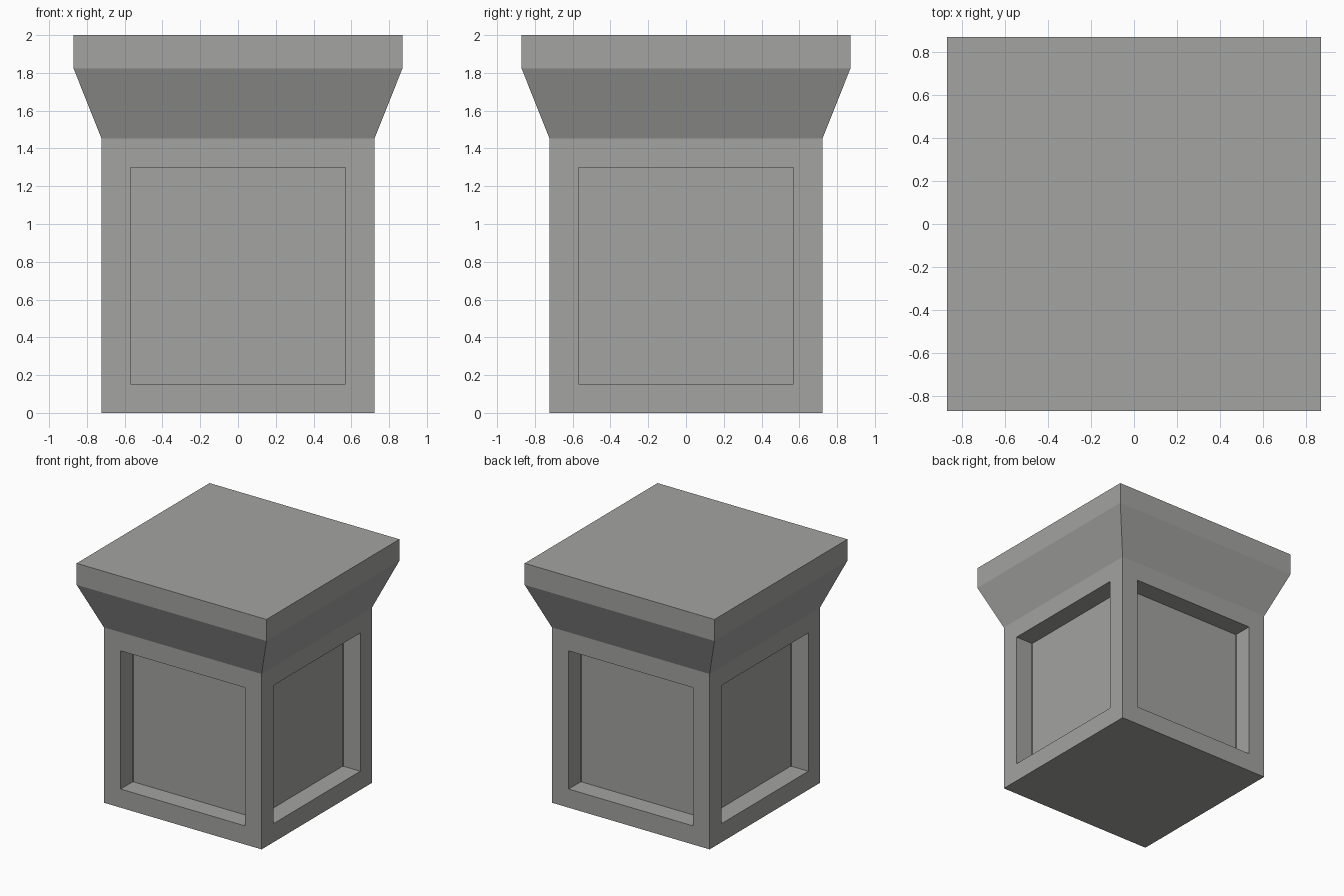
import bpy
import bmesh
from mathutils import Vector

cube = bpy.data.objects.get("Cube")
if cube:
    bpy.data.objects.remove(cube, do_unlink=True)

BODY, CAP = 0.723, 0.87            # half widths
NECK, LIP, TOP = 1.453, 1.822, 2.0  # heights
PANEL_BORDER, PANEL_DEPTH = 0.218, 0.16

# Stone colour
stone = bpy.data.materials.new("grey stone")
stone.use_nodes = True
colour = (0.366, 0.366, 0.356, 1.0)
stone.diffuse_color = colour
bsdf = stone.node_tree.nodes["Principled BSDF"]
bsdf.inputs["Base Color"].default_value = colour
bsdf.inputs["Roughness"].default_value = 0.9


def square_ring(bm, half, z):
    corners = ((-1, -1), (1, -1), (1, 1), (-1, 1))
    return [bm.verts.new((x * half, y * half, z)) for x, y in corners]


# Pedestal shell: shaft, flared neck and straight lip
bm = bmesh.new()
profile = [(BODY, 0), (BODY, NECK), (CAP, LIP), (CAP, TOP)]
rings = [square_ring(bm, half, z) for half, z in profile]
shaft_faces = []
for level, (low, high) in enumerate(zip(rings, rings[1:])):
    for i in range(4):
        j = (i + 1) % 4
        face = bm.faces.new((low[i], low[j], high[j], high[i]))
        if level == 0:
            shaft_faces.append(face)
bm.faces.new(rings[0][::-1])
bm.faces.new(rings[-1])
bm.normal_update()

# Recessed panel on each side of the shaft
bmesh.ops.inset_individual(bm, faces=shaft_faces, thickness=PANEL_BORDER)
for face in shaft_faces:
    face.normal_update()
    inward = Vector(face.normal) * -PANEL_DEPTH
    panel = bmesh.ops.extrude_discrete_faces(bm, faces=[face])["faces"][0]
    bmesh.ops.translate(bm, verts=panel.verts, vec=inward)
bmesh.ops.recalc_face_normals(bm, faces=bm.faces)

mesh = bpy.data.meshes.new("pedestal")
bm.to_mesh(mesh)
bm.free()
mesh.materials.append(stone)
pedestal = bpy.data.objects.new("pedestal", mesh)
bpy.context.collection.objects.link(pedestal)
